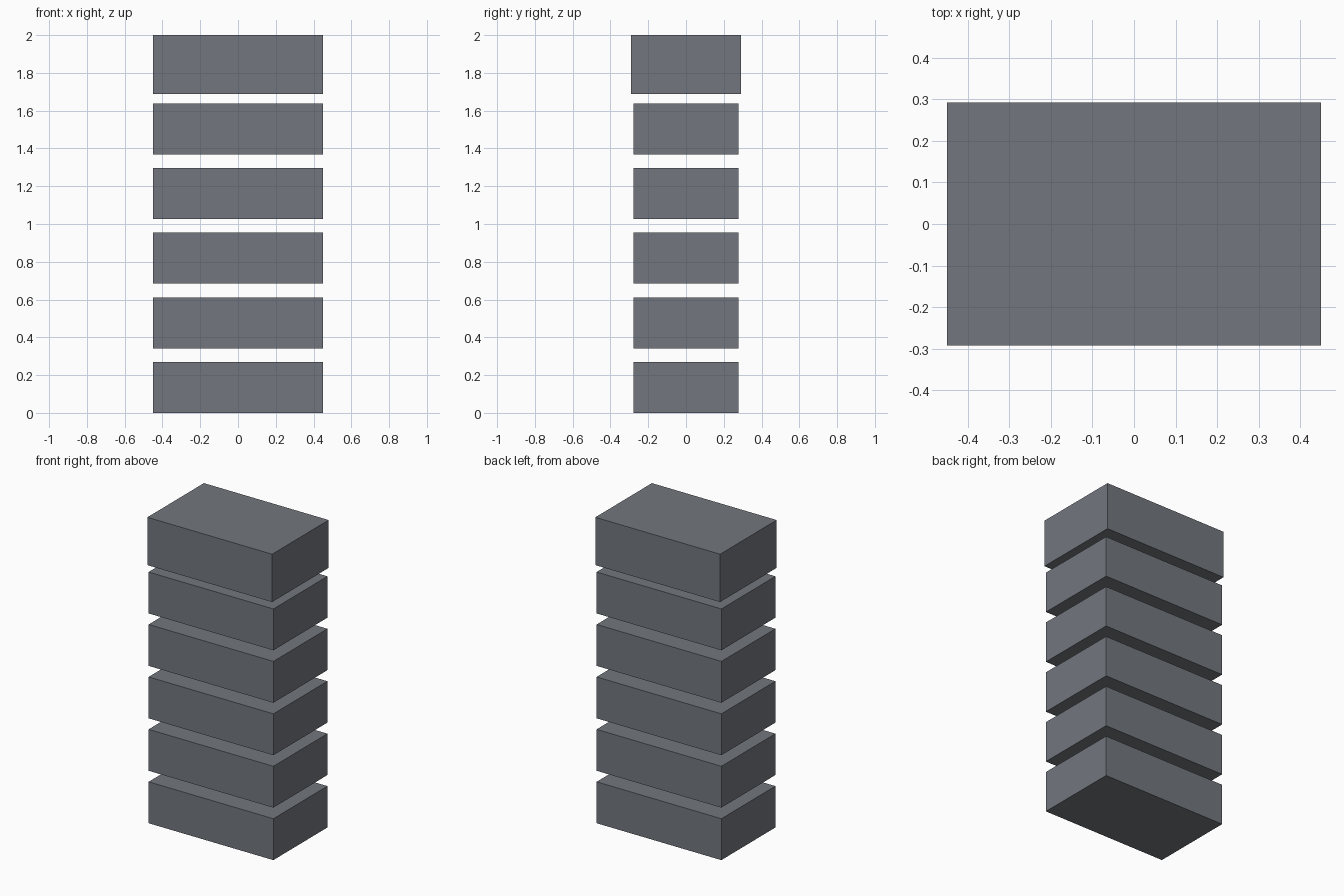
import bpy

if "Cube" in bpy.data.objects:
    bpy.data.objects.remove(bpy.data.objects["Cube"])

# Dark slate grey for all blocks
slate = bpy.data.materials.new("slate_grey")
slate.diffuse_color = (0.17, 0.185, 0.21, 1)
slate.use_nodes = True
slate.node_tree.nodes["Principled BSDF"].inputs["Base Color"].default_value = slate.diffuse_color


def block(name, width, depth, z0, z1):
    bpy.ops.mesh.primitive_cube_add(size=1, location=(0, 0, (z0 + z1) / 2))
    ob = bpy.context.object
    ob.name = name
    ob.scale = (width, depth, z1 - z0)
    bpy.ops.object.transform_apply(location=False, rotation=False, scale=True)
    ob.data.materials.append(slate)
    return ob


WIDTH = 0.9
PITCH = 0.342
HEIGHT = 0.27

# Five equal, evenly spaced lower blocks
for i in range(5):
    block(f"stack_block_{i + 1}", WIDTH, 0.557, i * PITCH, i * PITCH + HEIGHT)

# Taller, slightly deeper top block
block("top_block", WIDTH, 0.583, 1.688, 2.0)
